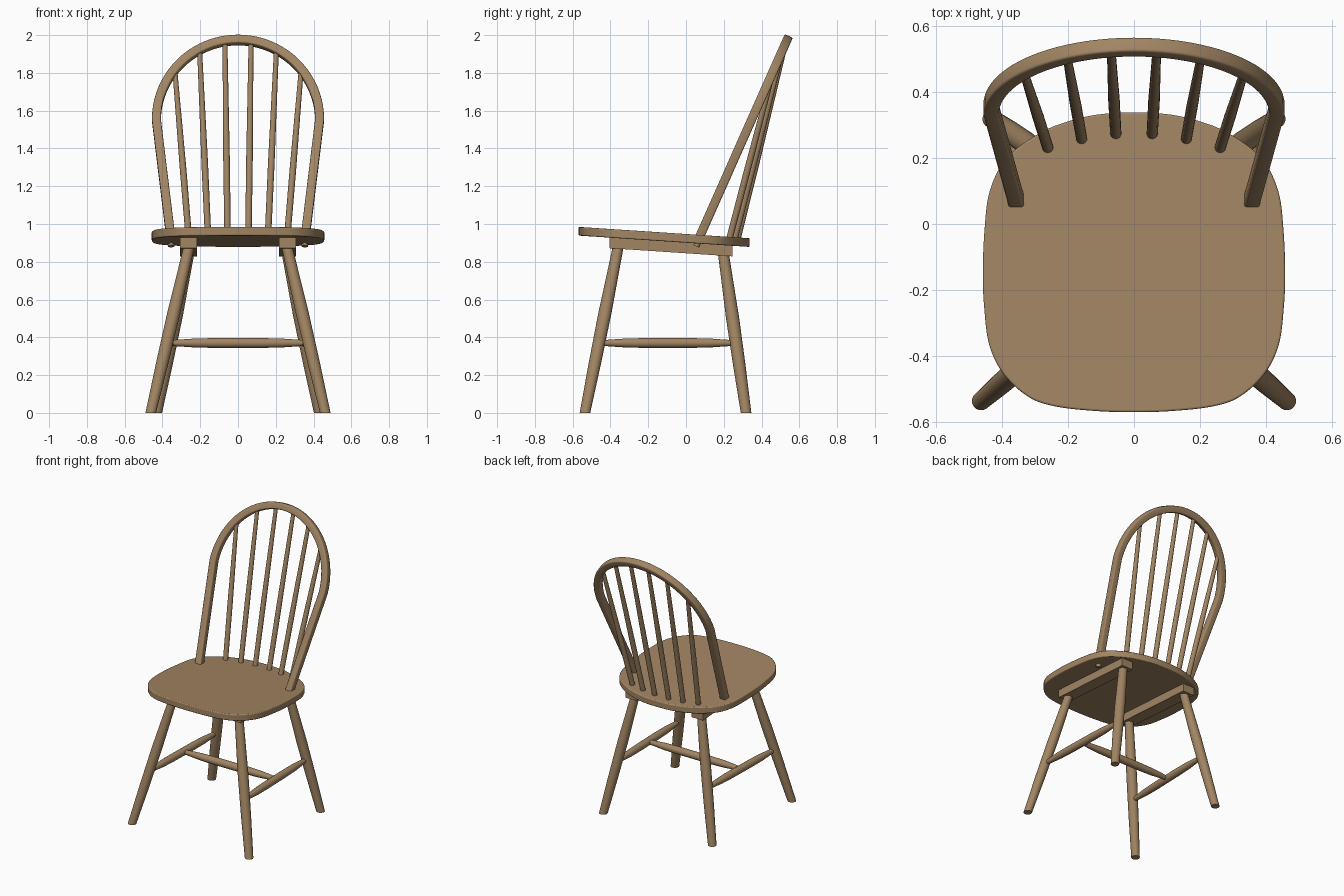
import bpy, bmesh, math
from mathutils import Vector

if "Cube" in bpy.data.objects:
    bpy.data.objects.remove(bpy.data.objects["Cube"])

wood = bpy.data.materials.new("oak wood")
wood.diffuse_color = (0.36, 0.235, 0.125, 1)
wood.use_nodes = True
wood.node_tree.nodes["Principled BSDF"].inputs["Base Color"].default_value = wood.diffuse_color


def seat_top(y):
    return 0.947 - 0.0663 * y


def hoop_y(z):
    return 0.08 + 0.444 * (z - 0.95)


def finish(name, bm, bevel=0.0):
    bmesh.ops.recalc_face_normals(bm, faces=bm.faces[:])
    me = bpy.data.meshes.new(name)
    bm.to_mesh(me)
    bm.free()
    ob = bpy.data.objects.new(name, me)
    bpy.context.collection.objects.link(ob)
    me.materials.append(wood)
    bpy.ops.object.select_all(action='DESELECT')
    ob.select_set(True)
    bpy.context.view_layer.objects.active = ob
    bpy.ops.object.shade_smooth_by_angle(angle=math.radians(35))
    if bevel:
        m = ob.modifiers.new("soft edge", 'BEVEL')
        m.width, m.segments, m.limit_method = bevel, 3, 'ANGLE'
        m.angle_limit = math.radians(50)
    return ob


def loft(name, rings):
    """Skin a list of closed rings and cap both ends."""
    bm = bmesh.new()
    vs = [[bm.verts.new(p) for p in r] for r in rings]
    n = len(vs[0])
    for a, b in zip(vs, vs[1:]):
        for i in range(n):
            j = (i + 1) % n
            bm.faces.new((a[i], a[j], b[j], b[i]))
    bm.faces.new(vs[0])
    bm.faces.new(vs[-1])
    return finish(name, bm)


def turned(name, a, b, profile, level=False, n=24):
    """Turned rod from a to b; profile lists (position, radius)."""
    a, b = Vector(a), Vector(b)
    d = (b - a).normalized()
    u = Vector((1, 0, 0)) if abs(d.x) < 0.9 else Vector((0, 1, 0))
    v = Vector((0, 1, 0))
    if not level:
        u = (u - d * u.dot(d)).normalized()
        v = d.cross(u)
    angs = [2 * math.pi * i / n for i in range(n)]
    return loft(name, [[a.lerp(b, t) + r * (u * math.cos(q) + v * math.sin(q)) for q in angs]
                       for t, r in profile])


def smooth_curve(pts, steps=6):
    """Closed Catmull-Rom curve through 2D points."""
    out, n = [], len(pts)
    for i in range(n):
        p0, p1, p2, p3 = (Vector(pts[(i + k - 1) % n]) for k in range(4))
        for s in range(steps):
            t = s / steps
            out.append(0.5 * (2 * p1 + (p2 - p0) * t + (2 * p0 - 5 * p1 + 4 * p2 - p3) * t * t
                              + (3 * p1 - p0 - 3 * p2 + p3) * t ** 3))
    return out


# seat: tilted slab with a rounded outline
half = [(0.12, -0.565), (0.24, -0.551), (0.32, -0.522), (0.395, -0.453), (0.438, -0.364),
        (0.453, -0.25), (0.457, -0.15), (0.452, -0.02), (0.436, 0.1), (0.385, 0.2),
        (0.285, 0.275), (0.19, 0.313), (0.1, 0.332)]
outline = [(0, -0.569)] + half + [(0, 0.337)] + [(-x, y) for x, y in reversed(half)]
bm = bmesh.new()
f = bm.faces.new([bm.verts.new((p.x, p.y, seat_top(p.y) - 0.046)) for p in smooth_curve(outline)])
ext = bmesh.ops.extrude_face_region(bm, geom=[f])
bmesh.ops.translate(bm, vec=(0, 0, 0.046),
                    verts=[g for g in ext['geom'] if isinstance(g, bmesh.types.BMVert)])
finish("seat", bm, 0.006)

leg_profile = [(0, 0.028), (0.3, 0.033), (0.6, 0.035), (0.85, 0.031), (1, 0.029)]
bar_profile = [(0, 0.014), (0.08, 0.018), (0.2, 0.024), (0.35, 0.026), (0.65, 0.026),
               (0.8, 0.024), (0.92, 0.018), (1, 0.014)]
spindle_profile = [(0, 0.017), (0.4, 0.0175), (1, 0.013)]

for s, side in ((1, "right"), (-1, "left")):
    # cleat under the seat, following its tilt
    def section(y):
        z = seat_top(y) - 0.046
        return [(s * 0.262 + dx, y, z + dz)
                for dx, dz in ((-0.045, -0.056), (0.045, -0.056), (0.045, 0.004), (-0.045, 0.004))]
    loft(side + "_cleat", [section(-0.405), section(0.245)])

    # splayed legs, cut level at the floor
    turned(side + "_front_leg", (s * 0.462, -0.535, 0), (s * 0.258, -0.358, 0.885), leg_profile, True)
    turned(side + "_back_leg", (s * 0.43, 0.318, 0), (s * 0.26, 0.198, 0.845), leg_profile, True)

    # side stretcher
    turned(side + "_stretcher", (s * 0.376, -0.46, 0.37), (s * 0.356, 0.266, 0.37), bar_profile)

    # back spindles, from the seat into the hoop
    for i, (x0, y0, x1, z1) in enumerate(((0.055, 0.272, 0.069, 1.96), (0.158, 0.257, 0.203, 1.915),
                                          (0.26, 0.23, 0.334, 1.81))):
        turned(f"{side}_spindle_{i + 1}", (s * x0, y0, seat_top(y0) - 0.01),
               (s * x1, hoop_y(z1), z1), spindle_profile, n=16)

    # hoop tenon showing below the seat
    turned(side + "_hoop_tenon", (s * 0.353, 0.055, 0.882), (s * 0.357, 0.08, 0.95),
           [(0, 0.017), (1, 0.017)])

# cross stretcher
turned("cross_stretcher", (-0.375, -0.094, 0.37), (0.375, -0.094, 0.37), bar_profile)

# bent hoop: straight sides and a round top, swept with a softened square section
right = [(0.356 + 0.076 * t, 0.93 + 0.62 * t) for t in (0, 0.25, 0.5, 0.75)]
arch = [(0.432 * math.cos(math.pi * i / 40), 1.55 + 0.424 * math.sin(math.pi * i / 40))
        for i in range(41)]
path = [Vector((x, hoop_y(z), z)) for x, z in right + arch + [(-x, z) for x, z in reversed(right)]]
normal = Vector((0, -1, 0.444)).normalized()
h, c = 0.0235, 0.008
corner = []
for k, (sx, sy) in enumerate(((1, 1), (-1, 1), (-1, -1), (1, -1))):
    for j in range(4):
        q = math.pi / 2 * (k + j / 3)
        corner.append((sx * (h - c) + c * math.cos(q), sy * (h - c) + c * math.sin(q)))
rings = []
for i, p in enumerate(path):
    tangent = (path[min(i + 1, len(path) - 1)] - path[max(i - 1, 0)]).normalized()
    out = normal.cross(tangent).normalized()
    rings.append([p + out * a + normal * b for a, b in corner])
loft("back_hoop", rings)
